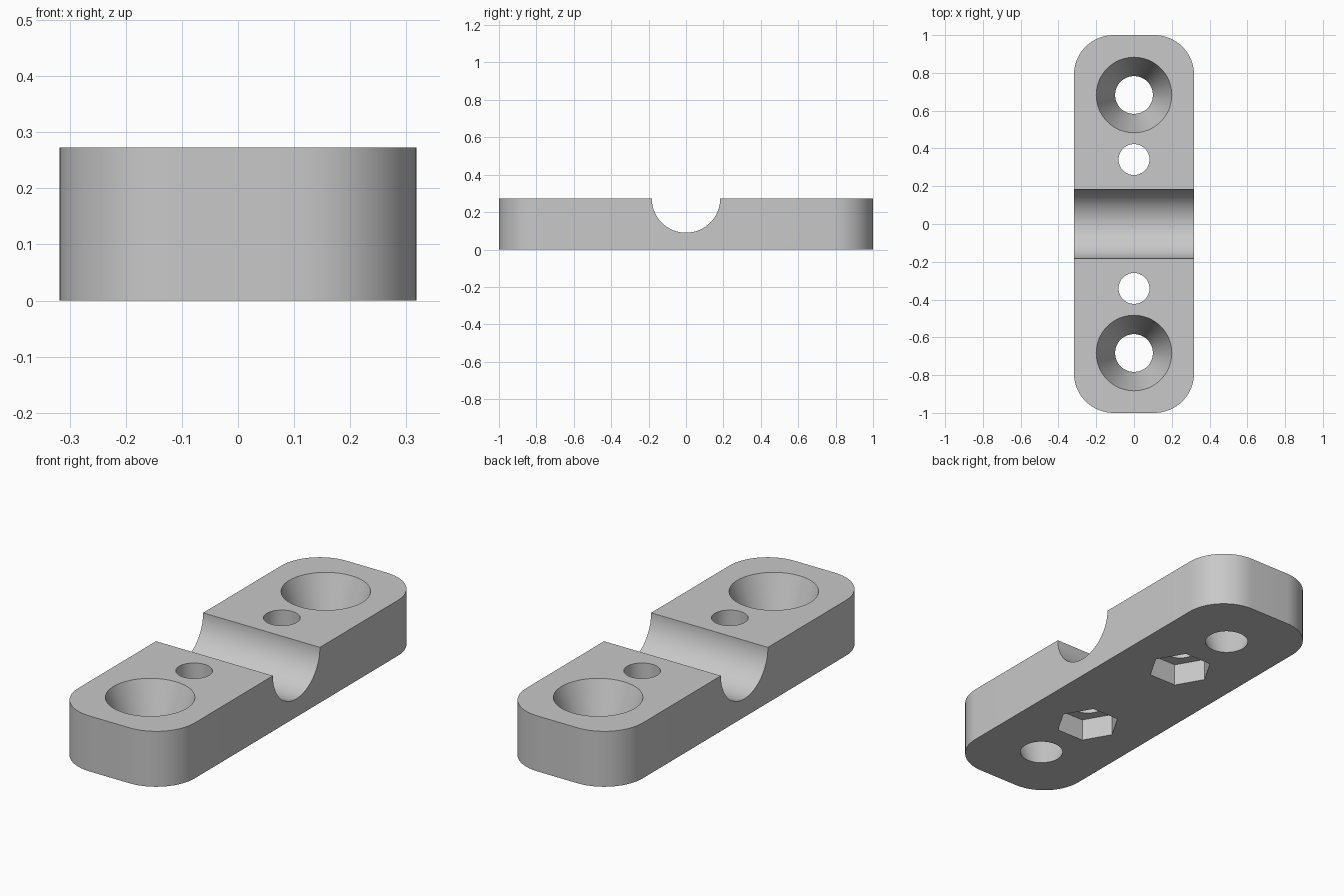
import bpy, bmesh, math
from mathutils import Matrix

if "Cube" in bpy.data.objects:
    bpy.data.objects.remove(bpy.data.objects["Cube"], do_unlink=True)

HALF_W, HALF_L, HEIGHT, CORNER = 0.318, 1.0, 0.273, 0.21

grey = bpy.data.materials.new("plain grey")
grey.use_nodes = True
colour = (0.58, 0.58, 0.58, 1)
grey.diffuse_color = colour
grey.node_tree.nodes["Principled BSDF"].inputs["Base Color"].default_value = colour


def make_object(name, bm):
    bmesh.ops.recalc_face_normals(bm, faces=bm.faces)
    mesh = bpy.data.meshes.new(name)
    bm.to_mesh(mesh)
    bm.free()
    mesh.materials.append(grey)
    obj = bpy.data.objects.new(name, mesh)
    bpy.context.collection.objects.link(obj)
    return obj


def cut(target, sides, r_low, r_high, z_low, z_high, matrix=Matrix()):
    """Subtract an upright prism or cone, placed by the matrix."""
    bm = bmesh.new()
    bmesh.ops.create_cone(bm, cap_ends=True, segments=sides, radius1=r_low,
                          radius2=r_high, depth=z_high - z_low,
                          matrix=matrix @ Matrix.Translation((0, 0, (z_low + z_high) / 2)))
    cutter = make_object("cutter", bm)
    mod = target.modifiers.new("cut", "BOOLEAN")
    mod.operation, mod.solver, mod.object = "DIFFERENCE", "EXACT", cutter
    bpy.context.view_layer.objects.active = target
    bpy.ops.object.modifier_apply(modifier=mod.name)
    bpy.data.objects.remove(cutter, do_unlink=True)


# Bar with rounded corners
bm = bmesh.new()
outline = []
STEPS = 16
for i, (sx, sy) in enumerate([(1, 1), (-1, 1), (-1, -1), (1, -1)]):
    for s in range(STEPS + 1):
        a = (i + s / STEPS) * math.pi / 2
        outline.append(bm.verts.new((sx * (HALF_W - CORNER) + CORNER * math.cos(a),
                                     sy * (HALF_L - CORNER) + CORNER * math.sin(a), 0)))
base = bm.faces.new(outline)
top = bmesh.ops.extrude_face_region(bm, geom=[base], use_keep_orig=True)
bmesh.ops.translate(bm, vec=(0, 0, HEIGHT),
                    verts=[v for v in top["geom"] if isinstance(v, bmesh.types.BMVert)])
bar = make_object("clamp_bar", bm)

# Half-round groove across the middle
cut(bar, 96, 0.183, 0.183, -0.5, 0.5,
    Matrix.Translation((0, 0, HEIGHT)) @ Matrix.Rotation(math.pi / 2, 4, "Y"))

for side in (-1, 1):
    # Tapered screw hole, continued past both faces
    over = 0.05
    flare = over * 0.1 / HEIGHT
    cut(bar, 64, 0.1 - flare, 0.2 + flare, -over, HEIGHT + over,
        Matrix.Translation((0, side * 0.683, 0)))
    # Bolt hole with a hexagonal nut pocket underneath
    place = Matrix.Translation((0, side * 0.341, 0))
    cut(bar, 48, 0.082, 0.082, -0.1, HEIGHT + 0.1, place)
    cut(bar, 6, 0.15, 0.15, -0.1, 0.11, place @ Matrix.Rotation(math.pi / 2, 4, "Z"))

# Hexagon corner check: one pocket corner lies on the x axis
bpy.ops.object.select_all(action="DESELECT")
bar.select_set(True)
bpy.context.view_layer.objects.active = bar
bpy.ops.object.shade_smooth_by_angle(angle=math.radians(30))
